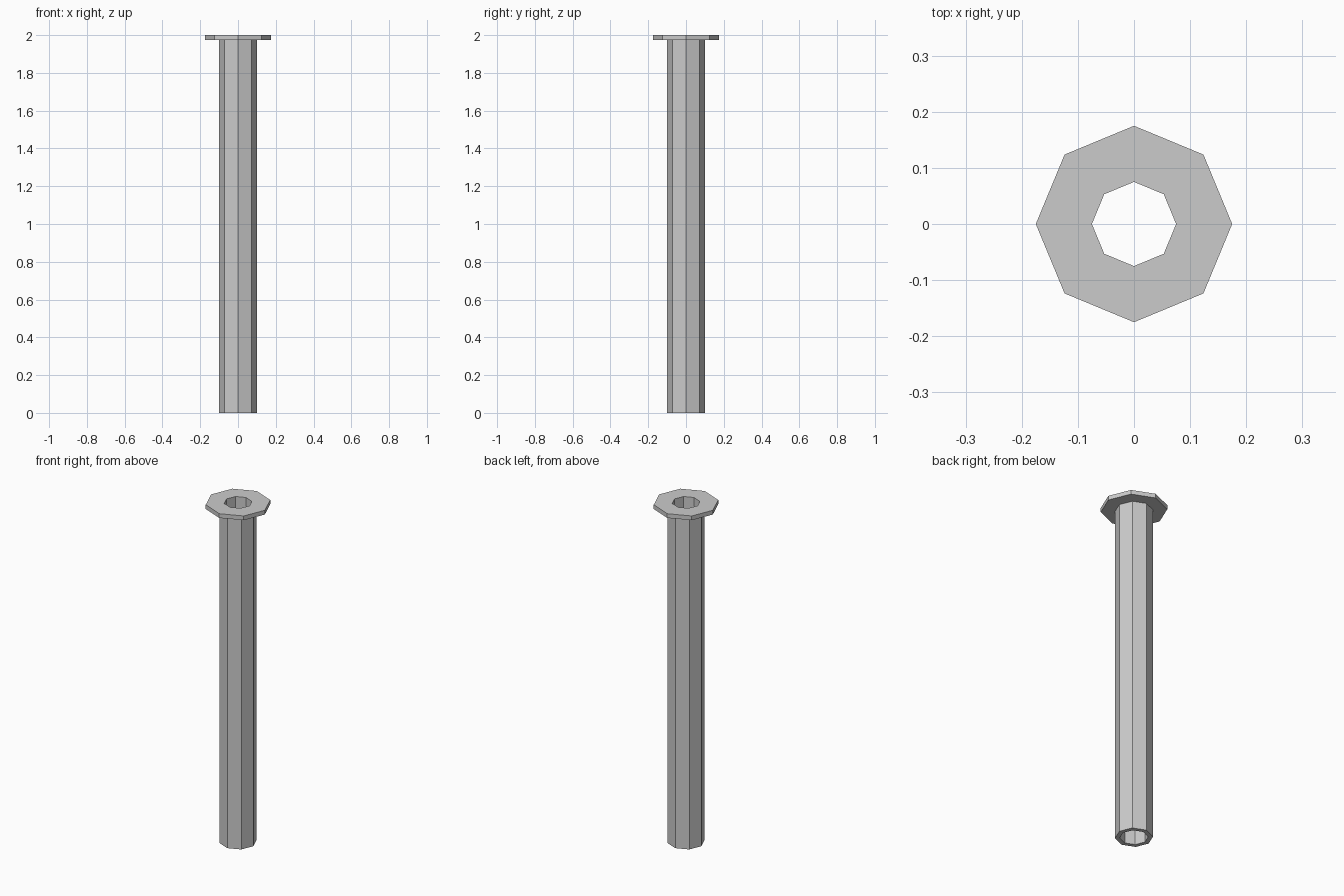
import bpy, bmesh, math

if "Cube" in bpy.data.objects:
    bpy.data.objects.remove(bpy.data.objects["Cube"])

SIDES = 8

# Closed wall profile (radius, height): bore, outer wall, top flange
profile = [(0.075, 0), (0.1, 0), (0.1, 1.975),
           (0.175, 1.975), (0.175, 2), (0.075, 2)]

# Revolve the profile into an eight-sided hollow tube
bm = bmesh.new()
rings = []
for i in range(SIDES):
    a = math.tau * i / SIDES
    rings.append([bm.verts.new((r * math.cos(a), r * math.sin(a), z))
                  for r, z in profile])
for i in range(SIDES):
    p, q = rings[i], rings[(i + 1) % SIDES]
    for j in range(len(profile)):
        k = (j + 1) % len(profile)
        bm.faces.new((p[j], q[j], q[k], p[k]))
bmesh.ops.recalc_face_normals(bm, faces=bm.faces)

mesh = bpy.data.meshes.new("flanged_tube")
bm.to_mesh(mesh)
bm.free()
bpy.context.collection.objects.link(bpy.data.objects.new("flanged_tube", mesh))
